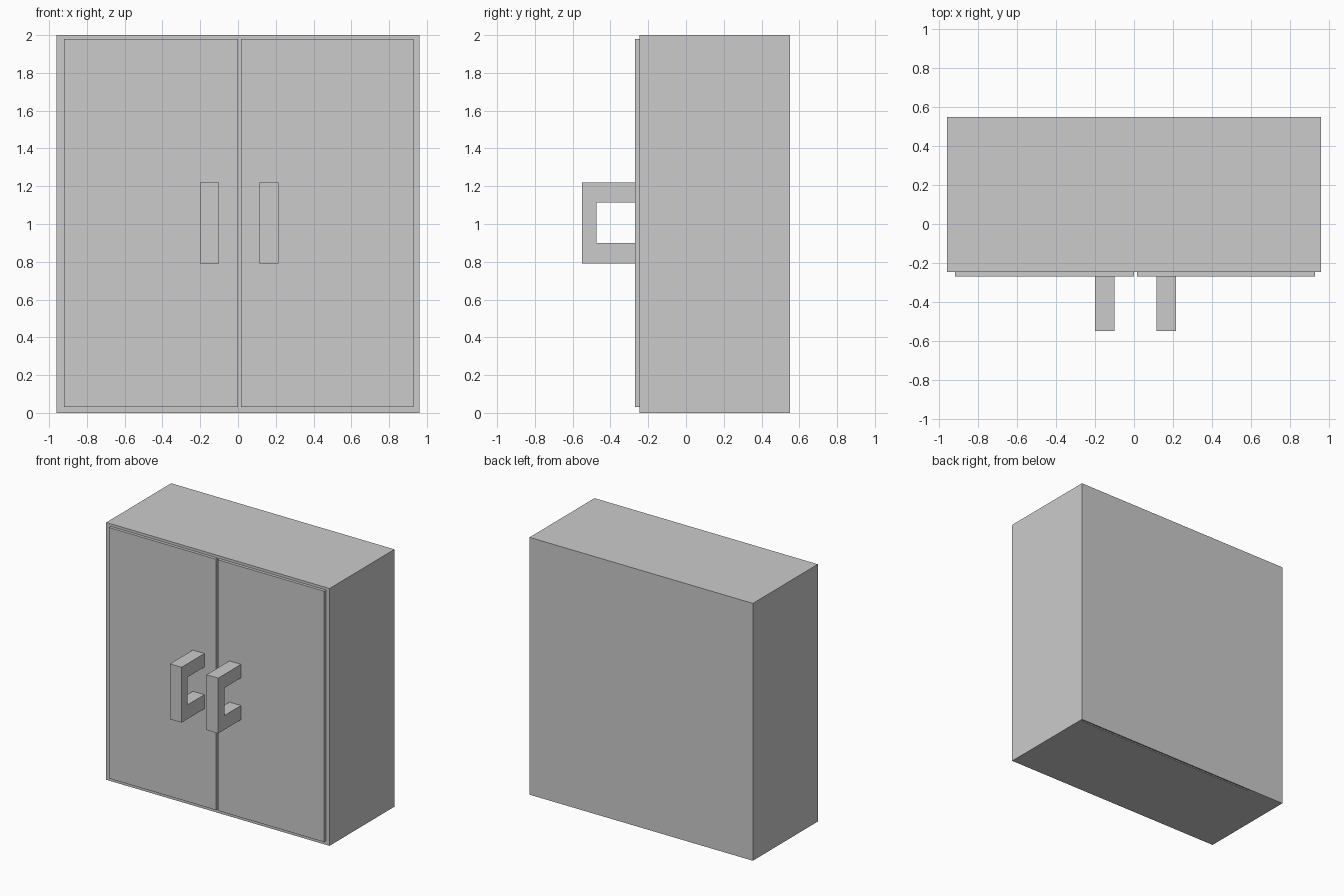
import bpy, bmesh

if "Cube" in bpy.data.objects:
    bpy.data.objects.remove(bpy.data.objects["Cube"])


def box(name, x, y, z):
    """Box from (min, max) ranges on each axis."""
    bm = bmesh.new()
    bmesh.ops.create_cube(bm, size=1)
    for v in bm.verts:
        v.co = [r[0] if c < 0 else r[1] for c, r in zip(v.co, (x, y, z))]
    me = bpy.data.meshes.new(name)
    bm.to_mesh(me)
    bm.free()
    ob = bpy.data.objects.new(name, me)
    bpy.context.collection.objects.link(ob)
    return ob


def handle(name, x0, x1):
    """C-shaped pull: side profile in y/z extruded along x."""
    profile = [(-0.268, 0.79), (-0.55, 0.79), (-0.55, 1.22), (-0.268, 1.22),
               (-0.268, 1.115), (-0.475, 1.115), (-0.475, 0.90), (-0.268, 0.90)]
    bm = bmesh.new()
    face = bm.faces.new([bm.verts.new((x0, y, z)) for y, z in profile])
    ext = bmesh.ops.extrude_face_region(bm, geom=[face])
    verts = [g for g in ext["geom"] if isinstance(g, bmesh.types.BMVert)]
    bmesh.ops.translate(bm, verts=verts, vec=(x1 - x0, 0, 0))
    bmesh.ops.recalc_face_normals(bm, faces=bm.faces)
    me = bpy.data.meshes.new(name)
    bm.to_mesh(me)
    bm.free()
    bpy.context.collection.objects.link(bpy.data.objects.new(name, me))


# Cabinet carcass with a thin seam under the back edge
body = box("cabinet_body", (-0.96, 0.96), (-0.247, 0.55), (0, 2))
seam = box("seam_cutter", (-0.65, 0.945), (0.528, 0.54), (-0.02, 0.015))
seam.hide_render = True
seam.hide_viewport = True
cut = body.modifiers.new("seam", "BOOLEAN")
cut.operation = "DIFFERENCE"
cut.object = seam

# Doors and their handles
box("left_door", (-0.92, 0.0), (-0.27, -0.245), (0.03, 1.98))
box("right_door", (0.015, 0.93), (-0.27, -0.245), (0.03, 1.98))
handle("left_handle", -0.20, -0.10)
handle("right_handle", 0.115, 0.215)
